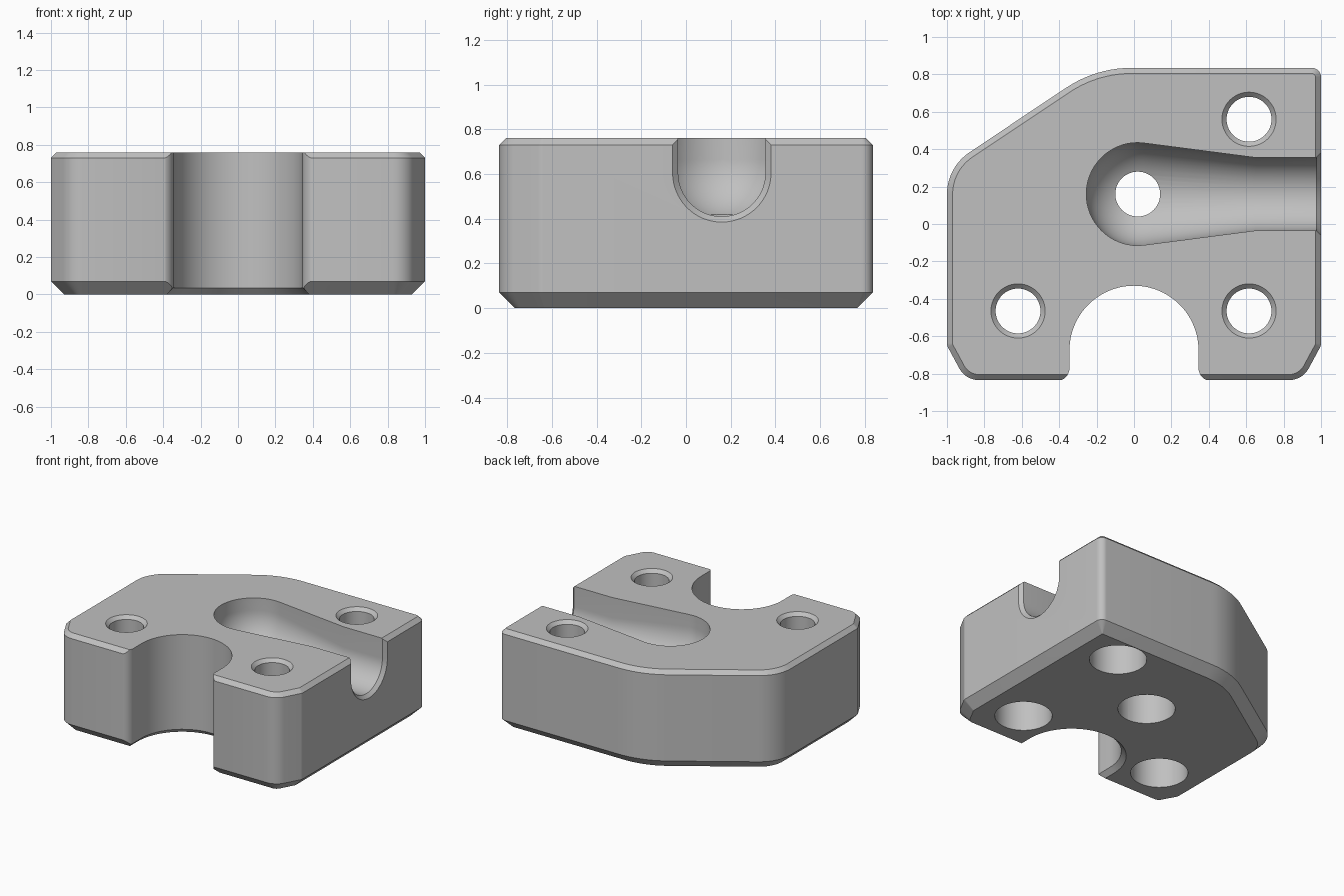
import bpy, bmesh
from math import sin, cos, pi, radians
from mathutils import Vector

if "Cube" in bpy.data.objects:
    bpy.data.objects.remove(bpy.data.objects["Cube"])

grey = bpy.data.materials.new("plain grey")
grey.use_nodes = True
grey.diffuse_color = (0.53, 0.53, 0.53, 1)
grey.node_tree.nodes["Principled BSDF"].inputs["Base Color"].default_value = grey.diffuse_color

HEIGHT = 0.76


def loft(name, loops):
    """Skin a closed solid through loops of equal point count."""
    bm = bmesh.new()
    rings = [[bm.verts.new(p) for p in loop] for loop in loops]
    n = len(rings[0])
    for a, b in zip(rings, rings[1:]):
        for i in range(n):
            j = (i + 1) % n
            bm.faces.new((a[i], a[j], b[j], b[i]))
    bm.faces.new(rings[0][::-1])
    bm.faces.new(rings[-1])
    bmesh.ops.recalc_face_normals(bm, faces=bm.faces)
    mesh = bpy.data.meshes.new(name)
    bm.to_mesh(mesh)
    bm.free()
    mesh.materials.append(grey)
    obj = bpy.data.objects.new(name, mesh)
    bpy.context.collection.objects.link(obj)
    return obj


def arc(cx, cy, r, start, end, steps):
    angles = [radians(start + (end - start) * i / steps) for i in range(steps + 1)]
    return [(cx + r * cos(a), cy + r * sin(a)) for a in angles]


def at_height(points, z):
    return [(x, y, z) for x, y in points]


def rounded_outline(corners, inset, steps=10):
    """Inset a convex counter-clockwise polygon and fillet its corners."""
    points = []
    for i, (x, y, r) in enumerate(corners):
        p = Vector((x, y))
        before = (p - Vector(corners[i - 1][:2])).normalized()
        after = (Vector(corners[(i + 1) % len(corners)][:2]) - p).normalized()
        n1, n2 = Vector((-before.y, before.x)), Vector((-after.y, after.x))
        miter = (n1 + n2) / (1 + n1.dot(n2))
        r = max(r - inset, 0.003)
        centre = p + miter * (inset + r)
        turn = n1.angle(n2)
        for k in range(steps + 1):
            t = turn * k / steps
            points.append(tuple(centre - r * (n1 * cos(t) + before * -sin(t))))
    return points


# Main block with a wide lower bevel and a fine upper bevel
corners = [(0.90, -0.835, 0.12), (1, -0.65, 0.05), (1, 0.835, 0.05),
           (-0.203, 0.835, 0.63), (-1, 0.303, 0.27), (-1, -0.65, 0.05),
           (-0.90, -0.835, 0.12)]
levels = [(0, 0.07), (0.07, 0), (HEIGHT - 0.03, 0), (HEIGHT, 0.03)]
block = loft("block", [at_height(rounded_outline(corners, d), z) for z, d in levels])


# Rounded front recess, with flared mouth and lower bevel
def recess(d):
    flare = arc(0.415, -0.77, 0.07 - d, 270, 180, 8)
    side = [(0.415, -1)] + flare
    bow = arc(0, -0.675, 0.345 + d, 0, 180, 40)
    return side + bow + [(-x, y) for x, y in reversed(side)]


cutters = [loft("recess_cutter", [at_height(recess(d), z) for z, d in
                                  [(-0.01, 0.045), (0.035, 0), (1, 0)]])]


# Round-bottomed groove: ball end, tapered throat, channel, flared exit
def u_section(x, r, z):
    bowl = arc(0.16, z, r, 180, 360, 32)
    return [(x, y, h) for y, h in [(0.16 - r, 1)] + bowl + [(0.16 + r, 1)]]


BALL, BALL_Z, CHANNEL_Z = 0.275, 0.665, 0.605
sections = []
for i in range(17):
    t = pi / 2 * i / 16
    sections.append((0.02 - BALL * cos(t), max(BALL * sin(t), 0.002), BALL_Z))
sections += [(0.05, 0.273, BALL_Z), (0.65, 0.195, CHANNEL_Z), (0.975, 0.195, CHANNEL_Z),
             (1.0, 0.22, CHANNEL_Z), (1.04, 0.26, CHANNEL_Z)]
cutters.append(loft("groove_cutter", [u_section(*s) for s in sections]))

# Through holes, counterbored from below; corner holes are countersunk on top
bore = [(-0.1, 0.2), (0.3, 0.2), (0.3, 0.12)]
plain = bore + [(0.9, 0.12)]
sunk = bore + [(HEIGHT - 0.025, 0.12), (HEIGHT, 0.145), (HEIGHT + 0.04, 0.185)]
for x, y, profile in [(0.02, 0.16, plain), (0.615, 0.56, sunk),
                      (0.615, -0.465, sunk), (-0.62, -0.465, sunk)]:
    circles = [at_height(arc(x, y, r, 0, 360, 48)[:-1], z) for z, r in profile]
    cutters.append(loft("hole_cutter", circles))

# Cut everything out of the block
bpy.context.view_layer.objects.active = block
block.select_set(True)
for cutter in cutters:
    cutter.hide_render = True
    mod = block.modifiers.new("cut", "BOOLEAN")
    mod.operation = "DIFFERENCE"
    mod.solver = "EXACT"
    mod.object = cutter
    bpy.ops.object.modifier_apply(modifier=mod.name)
    bpy.data.objects.remove(cutter)

bpy.ops.object.shade_smooth_by_angle(angle=radians(25))
